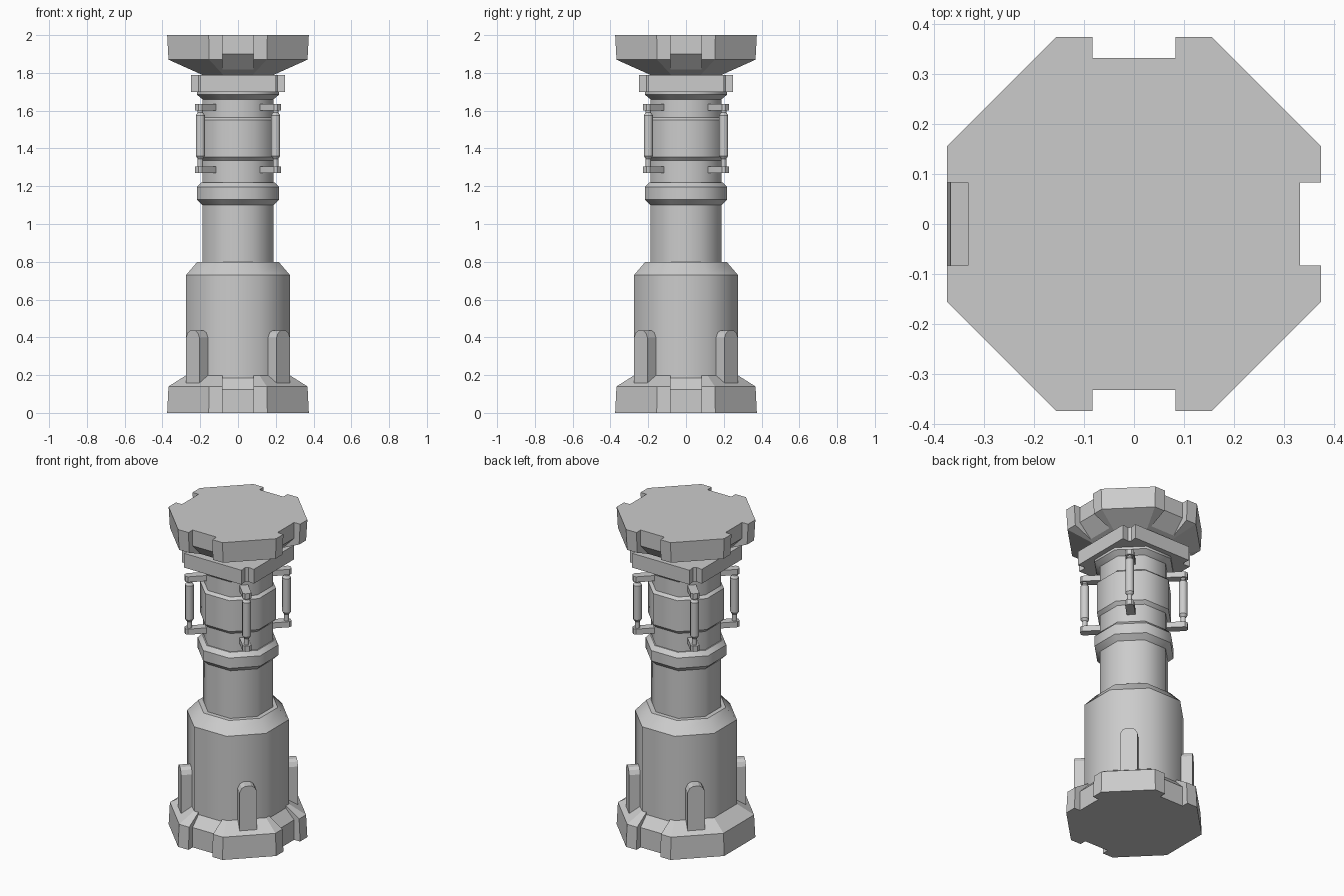
import bpy, bmesh, math
from mathutils import Matrix

if "Cube" in bpy.data.objects:
    bpy.data.objects.remove(bpy.data.objects["Cube"], do_unlink=True)

stone = bpy.data.materials.new("pale_grey")
stone.use_nodes = True
GREY = (0.6, 0.6, 0.6, 1)
stone.diffuse_color = GREY
stone.node_tree.nodes["Principled BSDF"].inputs["Base Color"].default_value = GREY


def finish(name, bm):
    bmesh.ops.recalc_face_normals(bm, faces=bm.faces[:])
    mesh = bpy.data.meshes.new(name)
    bm.to_mesh(mesh)
    bm.free()
    mesh.materials.append(stone)
    obj = bpy.data.objects.new(name, mesh)
    bpy.context.collection.objects.link(obj)
    return obj


def stacked(name, profile, sides=8, smooth=False, place=Matrix()):
    """Regular polygon rings from (apothem, z) pairs, flats facing the axes."""
    bm = bmesh.new()
    rings = []
    for a, z in profile:
        r = a / math.cos(math.pi / sides)
        angles = [(i + 0.5) * math.tau / sides for i in range(sides)]
        rings.append([bm.verts.new((r * math.cos(t), r * math.sin(t), z)) for t in angles])
    for low, high in zip(rings, rings[1:]):
        for i in range(sides):
            j = (i + 1) % sides
            bm.faces.new((low[i], low[j], high[j], high[i])).smooth = smooth
    bm.faces.new(rings[0])
    bm.faces.new(rings[-1])
    # only the upright edges are softened
    for e in bm.edges:
        if abs(e.verts[0].co.z - e.verts[1].co.z) < 1e-5:
            e.smooth = False
    bm.transform(place)
    return finish(name, bm)


def prism(name, outline, depth, place=Matrix()):
    """Extrude a flat xy outline along z, then place it."""
    bm = bmesh.new()
    face = bm.faces.new([bm.verts.new((x, y, 0)) for x, y in outline])
    new = bmesh.ops.extrude_face_region(bm, geom=[face])["geom"]
    bmesh.ops.translate(bm, vec=(0, 0, depth),
                        verts=[v for v in new if isinstance(v, bmesh.types.BMVert)])
    bm.transform(place)
    return finish(name, bm)


def turn(angle):
    return Matrix.Rotation(angle, 4, "Z")


def notched_block(name, profile, notch):
    """Octagonal block with a notch cut in each of the four axis-facing sides."""
    block = stacked(name, profile)
    # outline (radius, z) stands upright and is extruded sideways
    upright = Matrix.Translation((0, 0.083, 0)) @ Matrix.Rotation(math.pi / 2, 4, "X")
    for k in range(4):
        cutter = prism("notch_cutter", notch, 0.166, turn(k * math.pi / 2) @ upright)
        cut = block.modifiers.new("notch", "BOOLEAN")
        cut.operation = "DIFFERENCE"
        cut.solver = "EXACT"
        cut.object = cutter
        cutter.hide_render = True
        cutter.hide_set(True)
        bpy.context.view_layer.objects.active = block
        bpy.ops.object.modifier_apply(modifier=cut.name)
        bpy.data.objects.remove(cutter, do_unlink=True)
    return block


# Foot and capital
notched_block("base_block", [(0.375, 0), (0.368, 0.14), (0.265, 0.205)],
              [(0.333, -0.1), (0.333, 0.125), (0.255, 0.205), (0.255, 0.3), (0.5, 0.3), (0.5, -0.1)])
notched_block("top_block", [(0.19, 1.79), (0.368, 1.87), (0.375, 2)],
              [(0.333, 2.1), (0.333, 1.9), (0.245, 1.81), (0.245, 1.7), (0.5, 1.7), (0.5, 2.1)])

# Column parts
stacked("lower_drum", [(0.275, 0.1), (0.275, 0.73), (0.215, 0.8)], smooth=True)
stacked("shaft", [(0.188, 0.75), (0.188, 1.72)], smooth=True)
stacked("lower_ring", [(0.188, 1.1), (0.218, 1.13), (0.218, 1.195), (0.195, 1.22)], smooth=True)
stacked("middle_band", [(0.188, 1.335), (0.205, 1.355), (0.205, 1.55), (0.188, 1.565)], smooth=True)
stacked("upper_ring", [(0.188, 1.66), (0.218, 1.685), (0.218, 1.7)], smooth=True)

# Square collar with a small notch at each corner
corner = [(0.25, 0.2), (0.21, 0.195), (0.195, 0.21), (0.2, 0.25)]
collar = []
for k in range(4):
    for x, y in corner:
        for _ in range(k):
            x, y = -y, x
        collar.append((x, y))
prism("collar", collar, 0.09, Matrix.Translation((0, 0, 1.7)))

# Buttresses, brackets and rods on the four diagonals
fin = [(-0.05, 0.1), (0.05, 0.1), (0.05, 0.4), (0.037, 0.425), (0.018, 0.436),
       (-0.018, 0.436), (-0.037, 0.425), (-0.05, 0.4)]
bracket = [(0.17, -0.025), (0.295, -0.025), (0.308, -0.013), (0.308, 0.013),
           (0.295, 0.025), (0.17, 0.025)]
rod = [(0.014, 1.3), (0.014, 1.345), (0.024, 1.36), (0.024, 1.575), (0.014, 1.59), (0.014, 1.61)]
stand = Matrix(((0, 0, 1, 0.25), (1, 0, 0, 0), (0, 1, 0, 0), (0, 0, 0, 1)))
for k in range(4):
    spin = turn(math.pi / 4 + k * math.pi / 2)
    prism(f"buttress_{k + 1}", fin, 0.089, spin @ stand)
    for level, z in (("lower", 1.27), ("upper", 1.6)):
        prism(f"{level}_bracket_{k + 1}", bracket, 0.035, spin @ Matrix.Translation((0, 0, z)))
    stacked(f"rod_{k + 1}", rod, smooth=True, place=spin @ Matrix.Translation((0.282, 0, 0)))
